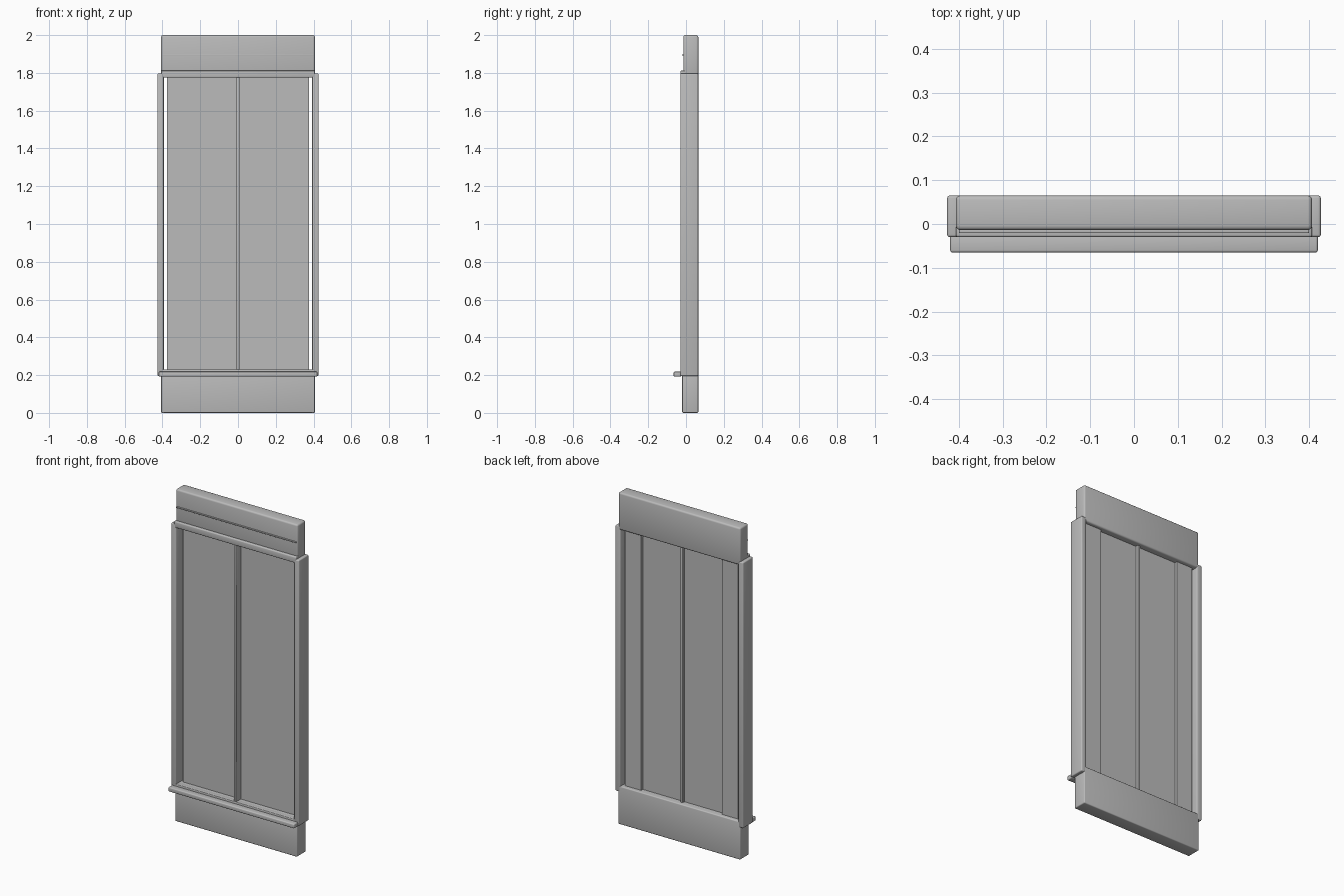
import bpy

cube = bpy.data.objects.get("Cube")
if cube:
    bpy.data.objects.remove(cube, do_unlink=True)

# One plain grey for every part
grey = bpy.data.materials.new("plain grey")
grey.use_nodes = True
colour = (0.5, 0.5, 0.5, 1)
grey.diffuse_color = colour
grey.node_tree.nodes["Principled BSDF"].inputs["Base Color"].default_value = colour


def box(name, x, y, z, bevel=0.0):
    """Box between (low, high) limits on each axis, with rounded edges."""
    spans = (x, y, z)
    bpy.ops.mesh.primitive_cube_add(size=1, location=[(a + b) / 2 for a, b in spans])
    ob = bpy.context.object
    ob.name = name
    ob.scale = [b - a for a, b in spans]
    bpy.ops.object.transform_apply(location=False, rotation=False, scale=True)
    ob.data.materials.append(grey)
    if bevel:
        mod = ob.modifiers.new("rounded edges", "BEVEL")
        mod.width = bevel
        mod.segments = 3
        bpy.ops.object.modifier_apply(modifier=mod.name)
        bpy.ops.object.shade_smooth_by_angle()
    return ob


BACK = 0.065
FRONT = -0.03
LOW, HIGH = 0.23, 1.775  # opening limits

# Solid panels above and below the opening
box("header", (-0.407, 0.407), (-0.014, BACK), (HIGH, 2), 0.01)
box("base", (-0.407, 0.407), (-0.02, BACK), (0, LOW), 0.006)

# Front rails of the frame
box("top_rail", (-0.407, 0.407), (FRONT, 0), (HIGH, 1.812), 0.005)
box("bottom_rail", (-0.407, 0.407), (FRONT, 0), (0.195, LOW), 0.004)
box("header_bead", (-0.4, 0.4), (-0.021, -0.01), (1.891, 1.898), 0.002)
box("sill", (-0.42, 0.42), (-0.065, -0.025), (0.192, 0.218), 0.005)

# Centre divider runs through the glazing to both sides
box("centre_mullion", (-0.008, 0.008), (-0.028, 0.042), (LOW - 0.01, HIGH + 0.01), 0.002)

# Jambs, panes and rear strips on both sides
for side, s in (("left", 1), ("right", -1)):
    def span(a, b):
        return tuple(sorted((s * a, s * b)))
    box(side + "_jamb", span(0.393, 0.427), (FRONT, BACK), (0.195, 1.797), 0.006)
    box(side + "_pane", span(0, 0.377), (0.016, 0.026), (LOW - 0.01, HIGH + 0.01))
    box(side + "_rear_strip", span(0.27, 0.377), (0.025, 0.042), (LOW - 0.01, HIGH + 0.01))
